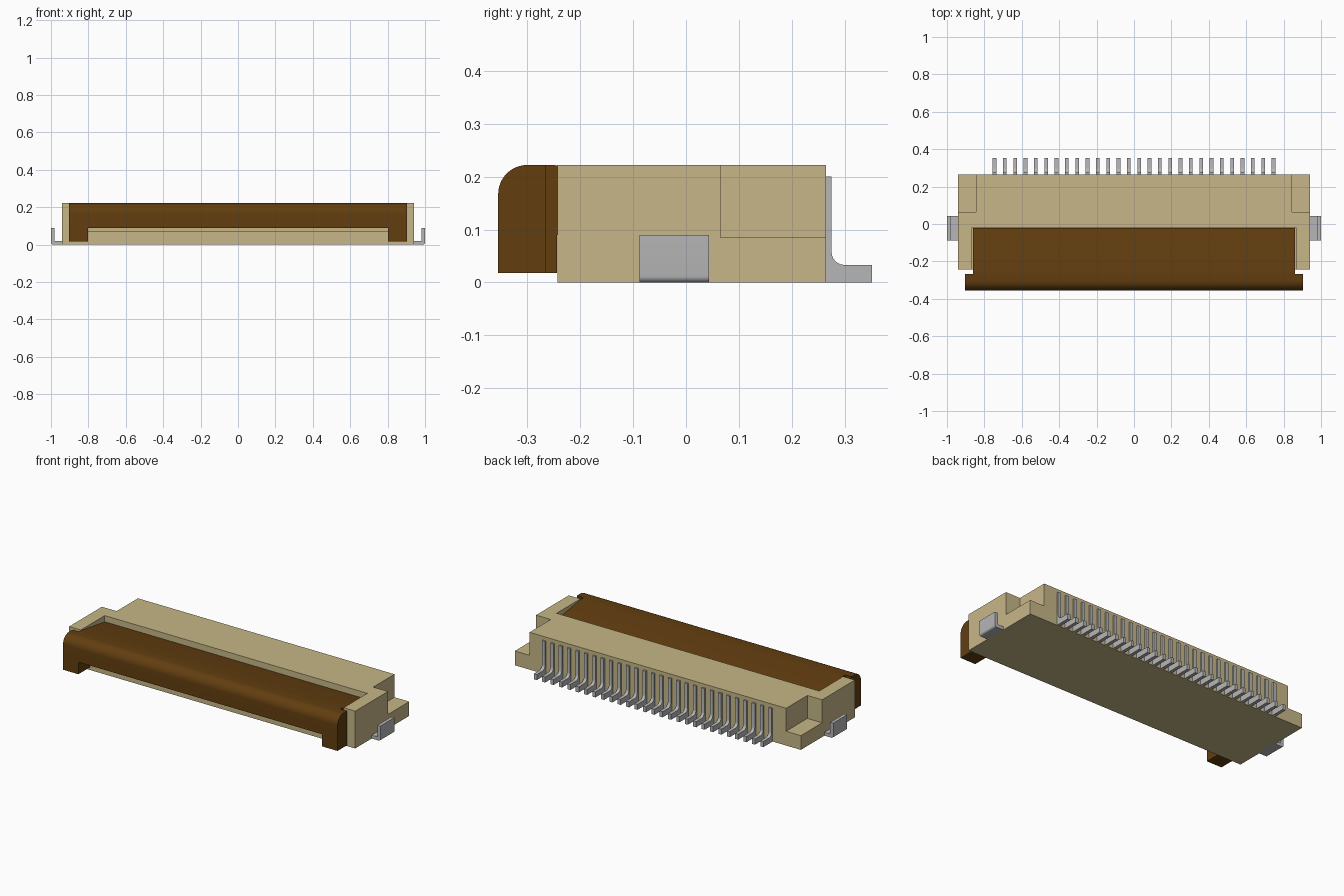
import bpy, bmesh, math

if "Cube" in bpy.data.objects:
    bpy.data.objects.remove(bpy.data.objects["Cube"], do_unlink=True)


def material(name, rgb):
    m = bpy.data.materials.new(name)
    m.diffuse_color = (*rgb, 1)
    m.use_nodes = True
    m.node_tree.nodes["Principled BSDF"].inputs["Base Color"].default_value = (*rgb, 1)
    return m


TAN = material("beige plastic", (0.57, 0.47, 0.245))
BROWN = material("dark brown plastic", (0.122, 0.048, 0.005))
METAL = material("grey metal", (0.47, 0.47, 0.475))


def make_object(name, bm, mat):
    bmesh.ops.recalc_face_normals(bm, faces=bm.faces)
    mesh = bpy.data.meshes.new(name)
    bm.to_mesh(mesh)
    bm.free()
    obj = bpy.data.objects.new(name, mesh)
    bpy.context.collection.objects.link(obj)
    if mat:
        mesh.materials.append(mat)
    return obj


def add_prism(bm, points, vec):
    """Extrude a closed outline of 3D points along a vector."""
    face = bm.faces.new([bm.verts.new(p) for p in points])
    ext = bmesh.ops.extrude_face_region(bm, geom=[face])["geom"]
    verts = [g for g in ext if isinstance(g, bmesh.types.BMVert)]
    bmesh.ops.translate(bm, vec=vec, verts=verts)


def add_box(bm, x, y, z):
    add_prism(bm, [(x[0], y[0], z[0]), (x[1], y[0], z[0]),
                   (x[1], y[1], z[0]), (x[0], y[1], z[0])], (0, 0, z[1] - z[0]))


def arc(cy, cz, r, a0, a1, n):
    return [(cy + r * math.cos(math.radians(a0 + (a1 - a0) * i / n)),
             cz + r * math.sin(math.radians(a0 + (a1 - a0) * i / n)))
            for i in range(n + 1)]


def select_only(obj):
    bpy.ops.object.select_all(action='DESELECT')
    obj.select_set(True)
    bpy.context.view_layer.objects.active = obj


def cut(obj, boxes):
    """Subtract boxes from an object, one after another."""
    for b in boxes:
        bm = bmesh.new()
        add_box(bm, *b)
        cutter = make_object("cutter", bm, None)
        cutter.hide_render = True
        mod = obj.modifiers.new("cut", 'BOOLEAN')
        mod.operation = 'DIFFERENCE'
        mod.solver = 'EXACT'
        mod.object = cutter
        select_only(obj)
        bpy.ops.object.modifier_apply(modifier=mod.name)
        bpy.data.objects.remove(cutter, do_unlink=True)


def smooth(obj):
    select_only(obj)
    bpy.ops.object.shade_smooth_by_angle(angle=math.radians(30))


# Housing: block with an open front recess and two stepped back corners
TOP = 0.222
bm = bmesh.new()
add_box(bm, (-0.942, 0.942), (-0.243, 0.265), (0, TOP))
housing = make_object("housing", bm, TAN)
cut(housing, [((-0.865, 0.865), (-0.5, -0.018), (0.07, 0.5)),
              ((0.845, 1.2), (0.065, 0.5), (0.085, 0.5)),
              ((-1.2, -0.845), (0.065, 0.5), (0.085, 0.5))])

# Flip latch: rounded front bar, top sloping down towards the back
R = 0.055
profile = [(-0.355, 0.018)] + arc(-0.355 + R, TOP - R, R, 180, 90, 12)
profile += [(-0.25, TOP), (-0.021, 0.187), (-0.021, 0.09), (-0.244, 0.09), (-0.244, 0.018)]
bm = bmesh.new()
add_prism(bm, [(-0.904, y, z) for y, z in profile], (1.808, 0, 0))
latch = make_object("latch", bm, BROWN)
cut(latch, [((-0.803, 0.803), (-0.5, -0.235), (-0.1, 0.09)),
            ((0.861, 1.2), (-0.266, 0.3), (-0.1, 0.5)),
            ((-1.2, -0.861), (-0.266, 0.3), (-0.1, 0.5))])
smooth(latch)

# Contact pins: flat strip on the back wall curving into a foot
pin = [(0.262, 0.0), (0.352, 0.0), (0.352, 0.033)]
pin += arc(0.300, 0.058, 0.025, 270, 180, 6) + [(0.275, 0.20), (0.262, 0.20)]
bm = bmesh.new()
COUNT, SPAN, WIDTH = 28, 1.492, 0.02
for i in range(COUNT):
    x = -SPAN / 2 + SPAN * i / (COUNT - 1)
    add_prism(bm, [(x - WIDTH / 2, y, z) for y, z in pin], (WIDTH, 0, 0))
smooth(make_object("contact_pins", bm, METAL))

# Side solder tabs: L-shaped strips with a small outer bend
tab = [(0.93, 0.0)] + arc(0.988, 0.012, 0.012, 270, 360, 6)
tab += [(1.0, 0.09), (0.98, 0.09), (0.98, 0.02), (0.93, 0.02)]
for side, name in ((1, "left_solder_tab"), (-1, "right_solder_tab")):
    bm = bmesh.new()
    add_prism(bm, [(side * x, -0.088, z) for x, z in tab], (0, 0.131, 0))
    smooth(make_object(name, bm, METAL))
